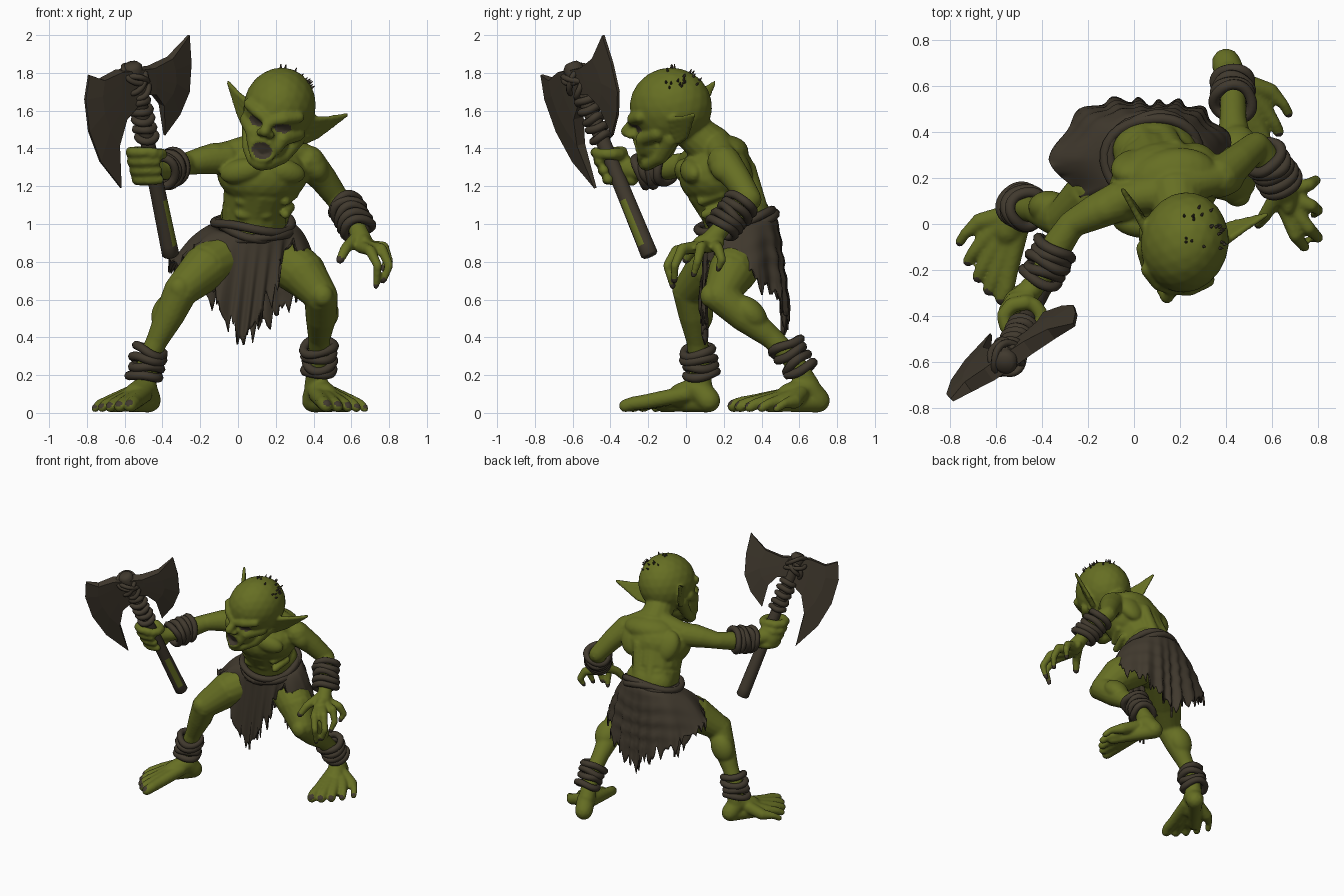
import bpy, bmesh, math, random
from math import sin, cos, pi, radians
from mathutils import Vector, Matrix, Euler

random.seed(4)
if "Cube" in bpy.data.objects:
    bpy.data.objects.remove(bpy.data.objects["Cube"])


def material(name, rgb):
    m = bpy.data.materials.new(name)
    m.use_nodes = True
    m.diffuse_color = (*rgb, 1)
    m.node_tree.nodes["Principled BSDF"].inputs["Base Color"].default_value = (*rgb, 1)
    return m


GREEN = material("olive skin", (0.133, 0.158, 0.017))
BROWN = material("dark brown", (0.052, 0.041, 0.027))


def finish(bm, name, *mats, smooth=True):
    bmesh.ops.recalc_face_normals(bm, faces=bm.faces)
    mesh = bpy.data.meshes.new(name)
    bm.to_mesh(mesh)
    bm.free()
    for m in mats:
        mesh.materials.append(m)
    if smooth:
        mesh.shade_smooth()
    obj = bpy.data.objects.new(name, mesh)
    bpy.context.collection.objects.link(obj)
    return obj


def blob(bm, pos, size, rot=(0, 0, 0), space=Matrix()):
    turn = Euler([radians(a) for a in rot]).to_matrix().to_4x4()
    mat = space @ Matrix.Translation(pos) @ turn @ Matrix.Diagonal((*size, 1))
    bmesh.ops.create_icosphere(bm, subdivisions=3, radius=1, matrix=mat)


def limb(bm, points, space=Matrix()):
    """Chain of spheres joined by cones; each point is x, y, z, radius."""
    pts = [(space @ Vector(p[:3]), p[3]) for p in points]
    for p, r in pts:
        bmesh.ops.create_icosphere(bm, subdivisions=2, radius=r, matrix=Matrix.Translation(p))
    for (p, r), (q, s) in zip(pts, pts[1:]):
        turn = (q - p).to_track_quat("Z", "Y").to_matrix().to_4x4()
        bmesh.ops.create_cone(bm, segments=16, radius1=r, radius2=s, depth=(q - p).length,
                              cap_ends=True, matrix=Matrix.Translation((p + q) / 2) @ turn)


def bridge(bm, rows, closed_rows=False):
    n, m = len(rows), len(rows[0])
    for i in range(n if closed_rows else n - 1):
        for j in range(m):
            a, b, k = rows[i], rows[(i + 1) % n], (j + 1) % m
            bm.faces.new((a[j], a[k], b[k], b[j]))


def torus(bm, mat, major, minor, segs=32, sides=8):
    phase, rows = random.random() * 6, []
    for i in range(segs):
        a = 2 * pi * i / segs
        big = major * (1 + 0.05 * sin(3 * a + phase))
        lift = 0.1 * major * sin(2 * a + phase)
        rows.append([bm.verts.new(mat @ Vector((
            (big + minor * cos(b)) * cos(a), (big + minor * cos(b)) * sin(a), lift + minor * sin(b))))
            for b in (2 * pi * j / sides for j in range(sides))])
    bridge(bm, rows, closed_rows=True)


def wraps(name, start, end, count, major, minor, wobble=0.15):
    bm = bmesh.new()
    a, b = Vector(start), Vector(end)
    turn = (b - a).to_track_quat("Z", "Y").to_matrix().to_4x4()
    for i in range(count):
        tilt = Euler((random.uniform(-wobble, wobble), random.uniform(-wobble, wobble), 0))
        spot = Matrix.Translation(a.lerp(b, i / max(1, count - 1)))
        torus(bm, spot @ turn @ tilt.to_matrix().to_4x4(), major * random.uniform(0.93, 1.07), minor)
    return finish(bm, name, BROWN)


body = bmesh.new()
nails = []

# Torso: pelvis, belly, ribcage, hunched back, chest and belly muscles
blob(body, (0.09, 0.29, 0.88), (0.2, 0.17, 0.14))
blob(body, (0.09, 0.32, 1.04), (0.185, 0.13, 0.13), (20, 0, 0))
limb(body, [(0.08, 0.29, 0.95, 0.17), (0.09, 0.24, 1.1, 0.175), (0.12, 0.18, 1.22, 0.19)])
blob(body, (0.13, 0.16, 1.27), (0.245, 0.2, 0.17), (20, 0, 12))
blob(body, (0.17, 0.19, 1.37), (0.2, 0.14, 0.1), (10, 0, 12))
for x, y, side in ((0.02, 0.0, -1), (0.24, 0.03, 1)):
    blob(body, (x, y, 1.28), (0.12, 0.06, 0.065), (0, side * 12, side * 10))
    blob(body, (x + side * 0.03, y + 0.25, 1.3), (0.09, 0.06, 0.12), (25, side * 15, 0))
    limb(body, [(x - side * 0.06, y + 0.3, 1.3, 0.04), (0.09 + side * 0.05, 0.39, 1.08, 0.045)])
    for k in range(3):
        z = 1.19 - k * 0.07
        blob(body, (0.09 + side * 0.05, 0.05 + k * 0.025, z), (0.05, 0.03, 0.03))
        limb(body, [(x + side * 0.01, 0.06 + k * 0.02, z, 0.025),
                    (x + side * (0.08 - k * 0.02), 0.17 + k * 0.02, z + 0.04, 0.025)])
# Neck, shoulder slopes and collar bones
limb(body, [(0.18, 0.14, 1.4, 0.12), (0.2, 0.02, 1.5, 0.1)])
limb(body, [(0.17, 0.14, 1.43, 0.08), (-0.05, 0.11, 1.37, 0.07)])
limb(body, [(0.2, 0.16, 1.43, 0.08), (0.36, 0.2, 1.35, 0.07)])

# Arms with shoulder and forearm muscles
limb(body, [(-0.06, 0.1, 1.35, 0.088), (-0.17, 0.05, 1.34, 0.077), (-0.27, 0, 1.32, 0.06),
            (-0.33, -0.09, 1.3, 0.067), (-0.41, -0.24, 1.28, 0.048), (-0.48, -0.32, 1.29, 0.056)])
limb(body, [(0.37, 0.2, 1.33, 0.09), (0.45, 0.27, 1.24, 0.075), (0.53, 0.34, 1.13, 0.062),
            (0.57, 0.28, 1.08, 0.068), (0.63, 0.19, 0.98, 0.048), (0.66, 0.12, 0.9, 0.056)])
blob(body, (-0.12, 0.07, 1.37), (0.085, 0.07, 0.06), (0, 0, 25))
blob(body, (0.4, 0.21, 1.31), (0.07, 0.085, 0.1), (0, -35, 0))

# Open left hand
blob(body, (0.67, 0.12, 0.9), (0.04, 0.085, 0.05))
for path in (
        [(0.62, 0.12, 0.92), (0.57, 0.04, 0.87), (0.54, 0, 0.81)],
        [(0.65, 0.08, 0.88), (0.7, -0.05, 0.86), (0.74, -0.1, 0.78), (0.73, -0.07, 0.67)],
        [(0.68, 0.08, 0.88), (0.76, -0.02, 0.87), (0.8, -0.06, 0.78), (0.77, -0.06, 0.7)],
        [(0.69, 0.11, 0.88), (0.77, 0.08, 0.88), (0.8, 0.06, 0.8), (0.78, 0.04, 0.73)],
        [(0.68, 0.15, 0.89), (0.76, 0.17, 0.87), (0.79, 0.19, 0.81), (0.77, 0.17, 0.76)]):
    limb(body, [(*p, 0.035 - 0.006 * i) for i, p in enumerate(path)])
    nails.append(Vector(path[-1]))

# Right hand closed around the weapon shaft
SHAFT_LOW, SHAFT_TOP = Vector((-0.355, -0.19, 0.83)), Vector((-0.56, -0.6, 1.83))
blob(body, (-0.5, -0.335, 1.29), (0.075, 0.055, 0.085), (20, 0, 30))


def curl(t, first, last, reach):
    c, path = SHAFT_LOW.lerp(SHAFT_TOP, t), []
    for i in range(6):
        a = radians(first + (last - first) * i / 5)
        path.append((c.x - 0.02 + (reach + 0.012) * cos(a), c.y + reach * sin(a), c.z + 0.01, 0.034 - 0.0015 * i))
    limb(body, path)


for k in range(4):
    curl(0.395 + 0.048 * k, 80, 300, 0.074 - 0.003 * abs(k - 2))
curl(0.53, 80, -70, 0.07)

# Legs with kneecaps, thigh and calf muscles
limb(body, [(-0.03, 0.27, 0.85, 0.135), (-0.17, 0.13, 0.77, 0.128), (-0.3, 0.02, 0.65, 0.092),
            (-0.36, 0.04, 0.52, 0.08), (-0.43, 0.06, 0.38, 0.058), (-0.48, 0.07, 0.27, 0.055), (-0.49, 0.08, 0.14, 0.06)])
limb(body, [(0.21, 0.3, 0.83, 0.135), (0.34, 0.24, 0.74, 0.128), (0.44, 0.18, 0.62, 0.09),
            (0.44, 0.31, 0.51, 0.083), (0.43, 0.45, 0.4, 0.06), (0.43, 0.56, 0.29, 0.055), (0.41, 0.65, 0.14, 0.06)])
blob(body, (-0.31, -0.03, 0.66), (0.055, 0.045, 0.06))
blob(body, (0.45, 0.12, 0.62), (0.055, 0.045, 0.06))
blob(body, (-0.37, 0.075, 0.53), (0.085, 0.07, 0.11), (0, 25, 0))
blob(body, (0.45, 0.34, 0.53), (0.085, 0.07, 0.11), (45, 0, 0))


# Feet with spread toes
def foot(heel, ahead, out):
    heel, ahead, out = Vector((*heel, 0)), Vector((*ahead, 0)), Vector((*out, 0))

    def at(u, v, z, r):
        return (*(heel + ahead * u + out * v + Vector((0, 0, z))), r)
    limb(body, [at(0, 0, 0.065, 0.064), at(0.06, 0, 0.13, 0.066), at(0.17, 0.01, 0.09, 0.066)])
    limb(body, [at(0, 0, 0.055, 0.054), at(0.2, 0.05, 0.05, 0.045), at(0.3, 0.08, 0.035, 0.034)])
    for i in range(5):
        v = -0.085 + 0.067 * i
        u = 0.47 - 0.005 * i - 0.008 * i * i
        r = 0.037 - 0.0035 * i
        limb(body, [at(0.12, v * 0.3, 0.1, 0.045), at(u - 0.14, v * 0.75, 0.06, 0.04),
                    at(u - 0.07, v * 0.96, 0.05, r), at(u - 0.025, v, r, r * 0.95)])
        nails.append(Vector(at(u, v, r + 0.02, 0)[:3]))


foot((0.4, 0.7), (0.33, -0.944), (0.944, 0.33))
foot((-0.47, 0.12), (-0.4, -0.916), (-0.916, 0.4))

# Head, built in its own tilted space
HEAD = Matrix.Translation((0.22, -0.08, 1.62)) @ Euler((radians(8), radians(15), radians(-10))).to_matrix().to_4x4()
blob(body, (0, 0, 0), (0.19, 0.22, 0.21), space=HEAD)
blob(body, (0, -0.11, -0.16), (0.11, 0.115, 0.13), space=HEAD)
blob(body, (0, -0.18, -0.285), (0.055, 0.05, 0.04), space=HEAD)
limb(body, [(0, -0.2, -0.04, 0.026), (0, -0.262, -0.1, 0.031)], HEAD)
limb(body, [(0.063 * cos(a), -0.222 + 0.02 * abs(cos(a)), -0.21 + 0.054 * sin(a), 0.016)
            for a in (2 * pi * i / 12 for i in range(13))], HEAD)
for s in (-1, 1):
    limb(body, [(s * 0.14, -0.145, 0, 0.03), (s * 0.07, -0.2, -0.02, 0.032), (s * 0.015, -0.215, -0.045, 0.027)], HEAD)
    limb(body, [(s * 0.14, -0.07, -0.1, 0.042), (s * 0.085, -0.165, -0.13, 0.038), (s * 0.065, -0.18, -0.2, 0.028)], HEAD)
    limb(body, [(s * 0.13, 0, -0.14, 0.045), (s * 0.095, -0.08, -0.24, 0.036), (s * 0.04, -0.17, -0.28, 0.035)], HEAD)
    blob(body, (s * 0.028, -0.235, -0.115), (0.024, 0.028, 0.02), space=HEAD)
    for k in range(5):
        limb(body, [(s * 0.165, 0.01 + 0.008 * k, -0.03 - 0.03 * k, 0.02),
                    (s * (0.25 - 0.008 * k), 0.1, -0.01 - 0.027 * k, 0.014),
                    (s * 0.33, 0.185, 0.02, 0.011)], HEAD)

# Fuse the body into one skin
skin = finish(body, "body", GREEN)
fuse = skin.modifiers.new("fuse", "REMESH")
fuse.mode, fuse.voxel_size = "VOXEL", 0.0095
relax = skin.modifiers.new("relax", "SMOOTH")
relax.factor, relax.iterations = 0.5, 5
fused = bpy.data.meshes.new_from_object(skin.evaluated_get(bpy.context.evaluated_depsgraph_get()))
skin.modifiers.clear()
skin.data = fused
fused.materials.clear()
for m in (GREEN, BROWN):
    fused.materials.append(m)
fused.shade_smooth()

# Dark eye sockets, mouth and nails
to_head = HEAD.inverted()
dark = [((0.075, -0.19, -0.07), (0.05, 0.06, 0.027)), ((-0.075, -0.19, -0.07), (0.05, 0.06, 0.027)),
        ((0, -0.23, -0.21), (0.056, 0.06, 0.045))]
for f in fused.polygons:
    c = f.center
    h = to_head @ c
    if h.length < 0.4 and h.y < -0.1:
        hit = any(sum(((h[i] - p[i]) / r[i]) ** 2 for i in range(3)) < 1 for p, r in dark)
    else:
        hit = any((c - n).length_squared < 0.023 ** 2 for n in nails)
    f.material_index = int(hit)

# Bristles on the scalp
bm = bmesh.new()
for i in range(22):
    d = Vector((random.uniform(-0.35, 0.75), random.uniform(0.05, 0.8), random.uniform(0.45, 1))).normalized()
    turn = d.to_track_quat("Z", "Y").to_matrix().to_4x4()
    spot = Matrix.Translation((d.x * 0.193, d.y * 0.223, d.z * 0.213))
    bmesh.ops.create_cone(bm, segments=6, radius1=0.009, radius2=0.002, depth=0.03, cap_ends=True, matrix=HEAD @ spot @ turn)
finish(bm, "scalp_bristles", BROWN)

# Wrist and ankle wraps, belt
wraps("right_wrist_wraps", (-0.345, -0.11, 1.3), (-0.405, -0.23, 1.28), 5, 0.08, 0.023)
wraps("left_wrist_wraps", (0.565, 0.29, 1.1), (0.63, 0.19, 0.98), 5, 0.08, 0.024)
wraps("right_ankle_wraps", (-0.495, 0.08, 0.2), (-0.465, 0.065, 0.33), 4, 0.078, 0.024)
wraps("left_ankle_wraps", (0.43, 0.61, 0.23), (0.43, 0.53, 0.35), 4, 0.078, 0.024)
wraps("belt", (0.085, 0.28, 0.975), (0.085, 0.27, 1.01), 3, 0.192, 0.024, 0.06)

# Ragged loincloth: short over the thighs, long in front and behind
HEM = [(0, 0.37, 0.19), (18, 0.46, 0.2), (38, 0.62, 0.23), (50, 0.82, 0.24), (60, 0.87, 0.26), (90, 0.76, 0.35),
       (135, 0.62, 0.31), (180, 0.42, 0.25)]


def hem(a):
    for (a0, z0, r0), (a1, z1, r1) in zip(HEM, HEM[1:]):
        if a <= a1:
            t = (a - a0) / (a1 - a0)
            return z0 + (z1 - z0) * t, r0 + (r1 - r0) * t


bm = bmesh.new()
COLS, ROWS = 144, 20
tears = [random.uniform(-0.035, 0.04) * (1 + (j % 2)) for j in range(COLS)]
rows = []
for i in range(ROWS + 1):
    t, row = i / ROWS, []
    for j in range(COLS):
        a = 2 * pi * j / COLS
        low, wide = hem(min(math.degrees(a), 360 - math.degrees(a)))
        if sin(a) < 0:
            wide += 0.09 * sin(a) ** 2
        top = 0.995 - 0.055 * cos(a)
        z = top + (low - top) * t + tears[j] * t ** 6
        folds = 0.016 * t * sin(15 * a + 3 * sin(2 * a))
        sag = 0.007 * sin(pi * t) * max(0, -cos(a)) * sin(60 * (z + 0.25 * cos(a) - 0.2 * sin(a) ** 2))
        r = 0.2 + (wide - 0.2) * t ** 0.5 + folds + sag
        row.append(bm.verts.new((0.085 + r * sin(a) - 0.06 * t * max(0, cos(a)), 0.28 - r * 0.97 * cos(a), z)))
    rows.append(row)
bridge(bm, rows)
cloth = finish(bm, "loincloth", BROWN)
cloth.modifiers.new("thickness", "SOLIDIFY").thickness = 0.012

# Axe shaft with a bare green streak near the butt
bm = bmesh.new()
axis = SHAFT_TOP - SHAFT_LOW
frame = Matrix.Translation(SHAFT_LOW) @ axis.to_track_quat("Z", "Y").to_matrix().to_4x4()
rows = []
for t, r in [(0, 0.035), (0.01, 0.046), (0.06, 0.045), (0.3, 0.042), (0.6, 0.039), (0.95, 0.045), (1, 0.054), (1.02, 0.035)]:
    rows.append([bm.verts.new(frame @ Vector((r * cos(a), r * sin(a), t * axis.length)))
                 for a in (2 * pi * j / 20 for j in range(20))])
bridge(bm, rows)
bm.faces.new(rows[0])
bm.faces.new(rows[-1])
shaft = finish(bm, "axe_shaft", BROWN, GREEN)
for f in shaft.data.polygons:
    if 0.87 < f.center.z < 1.1 and f.normal.dot(Vector((0.8, -0.6, 0))) > 0.85:
        f.material_index = 1
wraps("shaft_binding", SHAFT_LOW.lerp(SHAFT_TOP, 0.63), SHAFT_LOW.lerp(SHAFT_TOP, 0.82), 5, 0.046, 0.021)
wraps("head_binding", SHAFT_LOW.lerp(SHAFT_TOP, 0.9), SHAFT_LOW.lerp(SHAFT_TOP, 0.96), 4, 0.07, 0.016, 0.8)


# Axe blades: columns from shaft to cutting edge, thinning outward
def blade(name, *columns):
    bm = bmesh.new()
    normal = Vector((0.723, -1, -0.27)).normalized()
    loops = []
    for k in range(len(columns[0])):
        ring = []
        for side in (1, -1):
            for c, thick in list(zip(columns, (0.036, 0.034, 0.027, 0.008)))[::side]:
                x, z = c[k]
                ring.append(bm.verts.new(Vector((x, 0.29 + 0.723 * x - 0.27 * z, z)) + normal * thick * side))
        loops.append(ring)
    bridge(bm, loops)
    # End caps as strips so the hollow edges stay clean
    for ring in (loops[0], loops[-1]):
        for j in range(len(columns) - 1):
            bm.faces.new((ring[j], ring[j + 1], ring[-2 - j], ring[-1 - j]))
    return finish(bm, name, BROWN, smooth=False)


blade("right_axe_blade",
      [(-0.53, 1.82), (-0.53, 1.77), (-0.53, 1.73), (-0.53, 1.69), (-0.53, 1.65)],
      [(-0.63, 1.81), (-0.63, 1.75), (-0.63, 1.69), (-0.62, 1.63), (-0.605, 1.56)],
      [(-0.72, 1.765), (-0.73, 1.68), (-0.72, 1.59), (-0.69, 1.5), (-0.64, 1.42)],
      [(-0.79, 1.79), (-0.81, 1.66), (-0.79, 1.49), (-0.73, 1.33), (-0.62, 1.19)])
blade("left_axe_blade",
      [(-0.55, 1.82), (-0.55, 1.78), (-0.54, 1.75), (-0.53, 1.72), (-0.53, 1.69)],
      [(-0.46, 1.83), (-0.455, 1.8), (-0.45, 1.77), (-0.45, 1.73), (-0.45, 1.69)],
      [(-0.36, 1.88), (-0.345, 1.82), (-0.34, 1.75), (-0.36, 1.69), (-0.405, 1.63)],
      [(-0.26, 2), (-0.25, 1.85), (-0.26, 1.7), (-0.31, 1.58), (-0.39, 1.47)])
